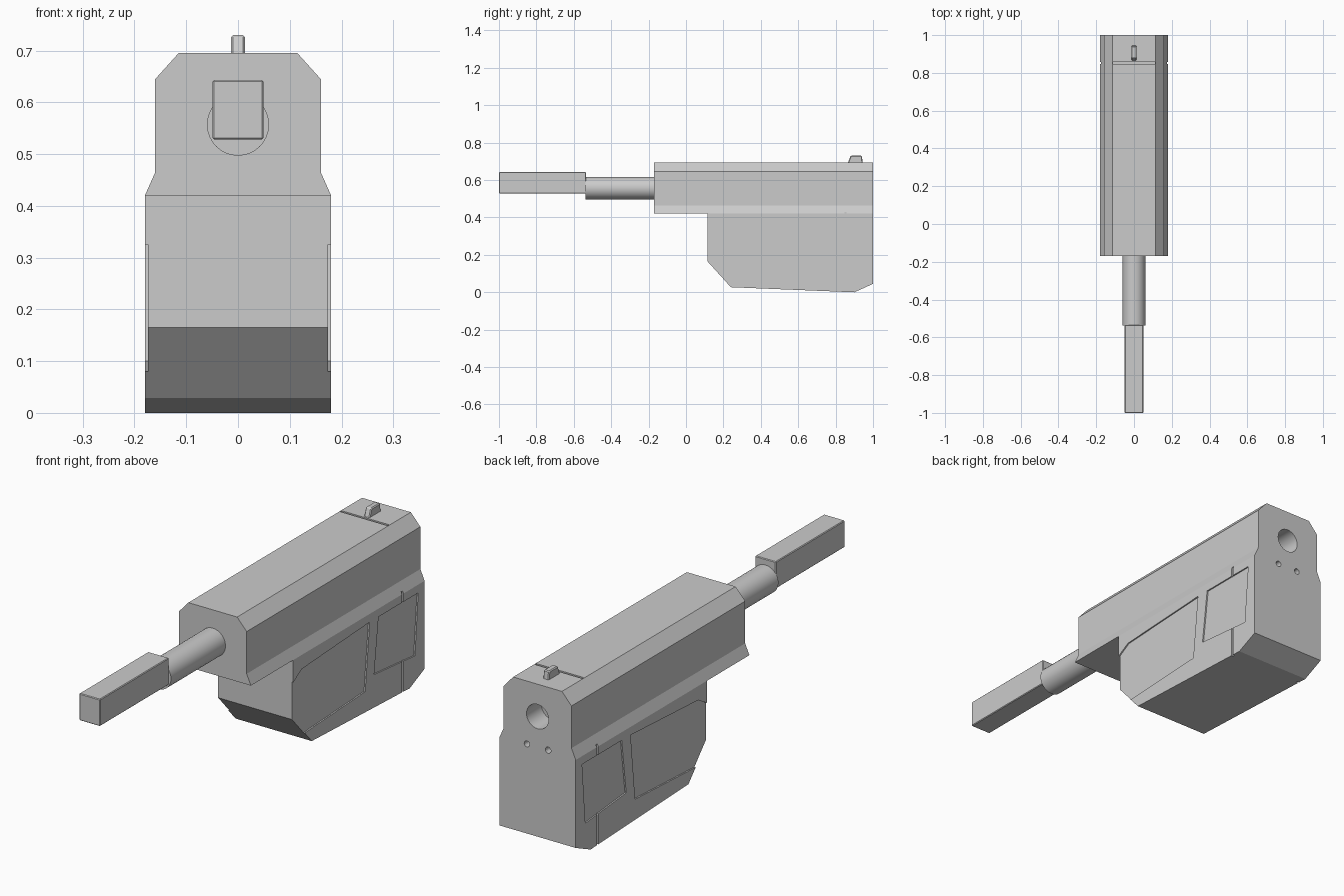
import bpy, bmesh, math
from mathutils import Matrix

if "Cube" in bpy.data.objects:
    bpy.data.objects.remove(bpy.data.objects["Cube"])

grey = bpy.data.materials.new("light grey")
grey.diffuse_color = (0.6, 0.6, 0.6, 1)
grey.use_nodes = True
grey.node_tree.nodes["Principled BSDF"].inputs["Base Color"].default_value = grey.diffuse_color


def finish(name, bm):
    bmesh.ops.recalc_face_normals(bm, faces=bm.faces)
    me = bpy.data.meshes.new(name)
    bm.to_mesh(me)
    bm.free()
    me.materials.append(grey)
    ob = bpy.data.objects.new(name, me)
    bpy.context.collection.objects.link(ob)
    return ob


def prism(name, pts, axis, a, b):
    """Extrude a profile along x (points are y,z) or y (points are x,z)."""
    place = (lambda p, t: (t, p[0], p[1])) if axis == 'x' else (lambda p, t: (p[0], t, p[1]))
    bm = bmesh.new()
    ra = [bm.verts.new(place(p, a)) for p in pts]
    rb = [bm.verts.new(place(p, b)) for p in pts]
    bm.faces.new(ra)
    bm.faces.new(rb[::-1])
    for i in range(len(pts)):
        j = (i + 1) % len(pts)
        bm.faces.new((ra[i], rb[i], rb[j], ra[j]))
    return finish(name, bm)


def box(name, x0, x1, y0, y1, z0, z1):
    return prism(name, [(x0, z0), (x1, z0), (x1, z1), (x0, z1)], 'y', y0, y1)


def rod(name, x, z, r, y0, y1, n=32):
    bm = bmesh.new()
    m = Matrix.Translation((x, (y0 + y1) / 2, z)) @ Matrix.Rotation(math.pi / 2, 4, 'X')
    bmesh.ops.create_cone(bm, cap_ends=True, segments=n, radius1=r, radius2=r,
                          depth=y1 - y0, matrix=m)
    return finish(name, bm)


def apply(ob, mod):
    bpy.context.view_layer.objects.active = ob
    bpy.ops.object.modifier_apply(modifier=mod.name)


def boolean(ob, other, op):
    mod = ob.modifiers.new("bool", 'BOOLEAN')
    mod.operation, mod.solver, mod.object = op, 'EXACT', other
    apply(ob, mod)
    bpy.data.objects.remove(other)


def smooth(ob, angle=30):
    bpy.ops.object.select_all(action='DESELECT')
    ob.select_set(True)
    bpy.context.view_layer.objects.active = ob
    bpy.ops.object.shade_smooth_by_angle(angle=math.radians(angle))


# Upper housing with chamfered top and flared skirt
half = [(0.18, 0.42), (0.16, 0.465), (0.16, 0.645), (0.115, 0.695)]
body = prism("housing", half + [(-x, z) for x, z in half[::-1]], 'y', -0.17, 1.0)

# Lower magazine block
lower = prism("lower_block", [(0.115, 0.42), (0.115, 0.165), (0.24, 0.027), (0.90, 0.0),
                              (1.0, 0.045), (1.0, 0.42)], 'x', -0.18, 0.18)
boolean(body, lower, 'UNION')

# Recessed side panels and short seams
front_panel = [(0.05, 0.292), (0.115, 0.325), (0.175, 0.36), (0.63, 0.385),
               (0.60, 0.10), (0.19, 0.08), (0.05, 0.073)]
rear_panel = [(0.66, 0.15), (0.935, 0.125), (0.957, 0.385), (0.69, 0.385)]
for s in (1, -1):
    for pts in (front_panel, rear_panel):
        boolean(body, prism("cutter", pts, 'x', s * 0.174, s * 0.25), 'DIFFERENCE')
    for z0, z1 in ((-0.05, 0.134), (0.384, 0.43)):
        xs = sorted((s * 0.172, s * 0.25))
        boolean(body, box("cutter", xs[0], xs[1], 0.848, 0.858, z0, z1), 'DIFFERENCE')
    # Small rear holes
    boolean(body, rod("cutter", s * 0.05, 0.427, 0.013, 0.96, 1.1, 16), 'DIFFERENCE')

# Seam across the top and large rear hole
boolean(body, box("cutter", -0.112, 0.112, 0.848, 0.858, 0.687, 0.75), 'DIFFERENCE')
boolean(body, rod("cutter", 0, 0.557, 0.052, 0.9, 1.1), 'DIFFERENCE')
smooth(body, 20)

# Barrel and square muzzle block
smooth(rod("barrel", 0, 0.557, 0.06, -0.537, -0.16))
muzzle = box("muzzle_block", -0.049, 0.049, -1.0, -0.535, 0.528, 0.643)
# Rear sight
sight = prism("rear_sight", [(0.865, 0.69), (0.945, 0.69), (0.94, 0.73), (0.88, 0.73)],
              'x', -0.0135, 0.0135)
for ob, w in ((muzzle, 0.003), (sight, 0.004)):
    mod = ob.modifiers.new("bevel", 'BEVEL')
    mod.width, mod.segments = w, 1
    apply(ob, mod)
